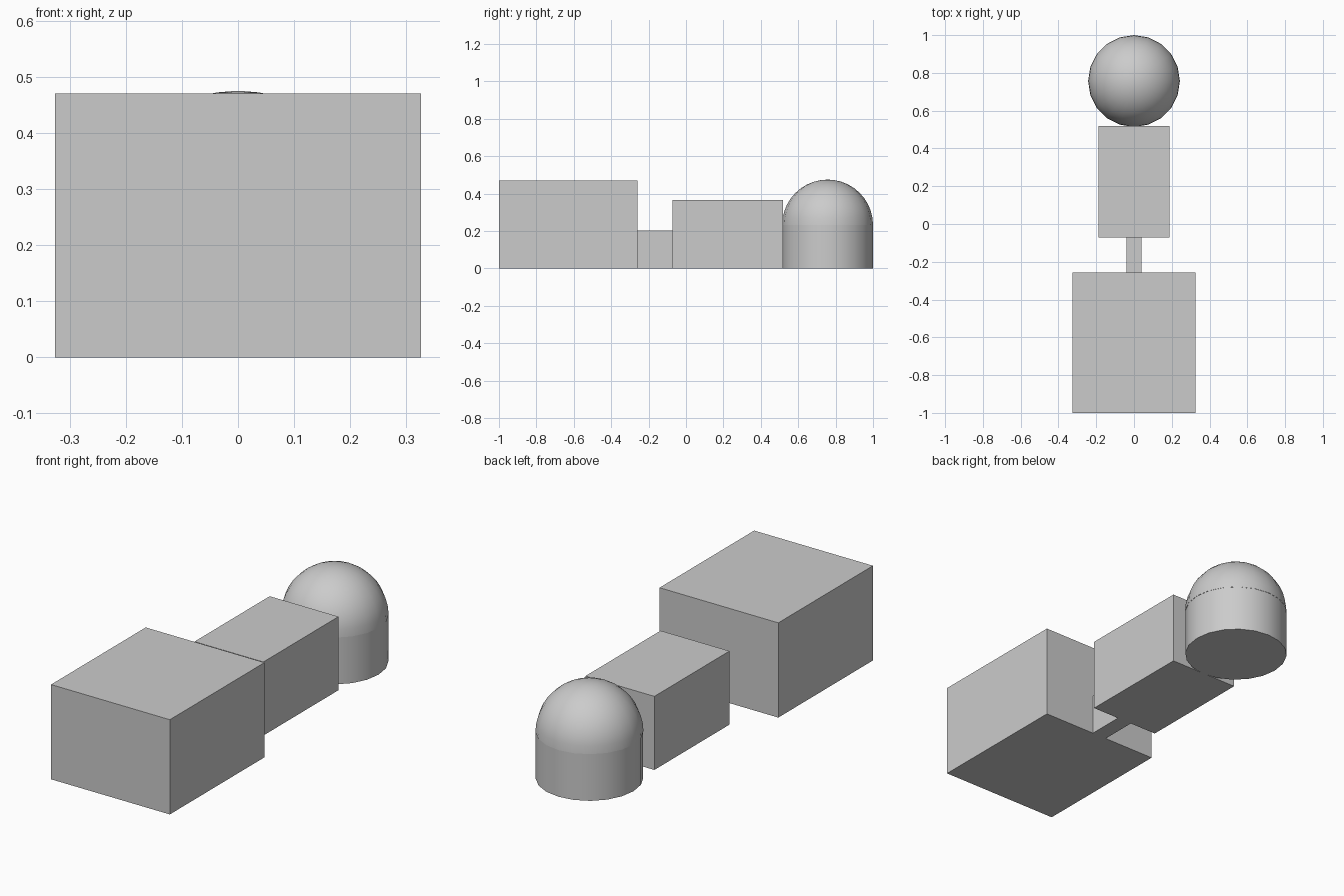
import bpy, bmesh, math
from mathutils import Matrix

if "Cube" in bpy.data.objects:
    bpy.data.objects.remove(bpy.data.objects["Cube"])


def make(name, bm):
    mesh = bpy.data.meshes.new(name)
    bm.to_mesh(mesh)
    bm.free()
    obj = bpy.data.objects.new(name, mesh)
    bpy.context.collection.objects.link(obj)
    return obj


def block(name, half_width, y0, y1, height):
    """Box centred on x, standing on the ground."""
    bm = bmesh.new()
    bmesh.ops.create_cube(bm, size=1)
    bmesh.ops.scale(bm, vec=(2 * half_width, y1 - y0, height), verts=bm.verts)
    bmesh.ops.translate(bm, vec=(0, (y0 + y1) / 2, height / 2), verts=bm.verts)
    return make(name, bm)


def smooth(obj):
    bpy.ops.object.select_all(action='DESELECT')
    obj.select_set(True)
    bpy.context.view_layer.objects.active = obj
    bpy.ops.object.shade_smooth_by_angle(angle=math.radians(35))


# Row of three blocks: main hall, narrow link, smaller hall
block("front_hall", 0.326, -1.0, -0.258, 0.47)
block("link_wall", 0.04, -0.258, -0.071, 0.203)
block("middle_hall", 0.189, -0.071, 0.518, 0.365)

# Round tower drum
SIDES, TOWER_Y, SPRING_Z = 20, 0.757, 0.232
bm = bmesh.new()
bmesh.ops.create_cone(bm, cap_ends=True, segments=SIDES, radius1=0.242, radius2=0.242,
                      depth=SPRING_Z, matrix=Matrix.Translation((0, TOWER_Y, SPRING_Z / 2)))
smooth(make("tower_drum", bm))

# Hemispherical dome
bm = bmesh.new()
bmesh.ops.create_uvsphere(bm, u_segments=SIDES, v_segments=20, radius=0.243)
bmesh.ops.bisect_plane(bm, geom=bm.verts[:] + bm.edges[:] + bm.faces[:],
                       plane_co=(0, 0, 0), plane_no=(0, 0, 1), clear_inner=True)
bmesh.ops.translate(bm, vec=(0, TOWER_Y, SPRING_Z), verts=bm.verts)
smooth(make("tower_dome", bm))
